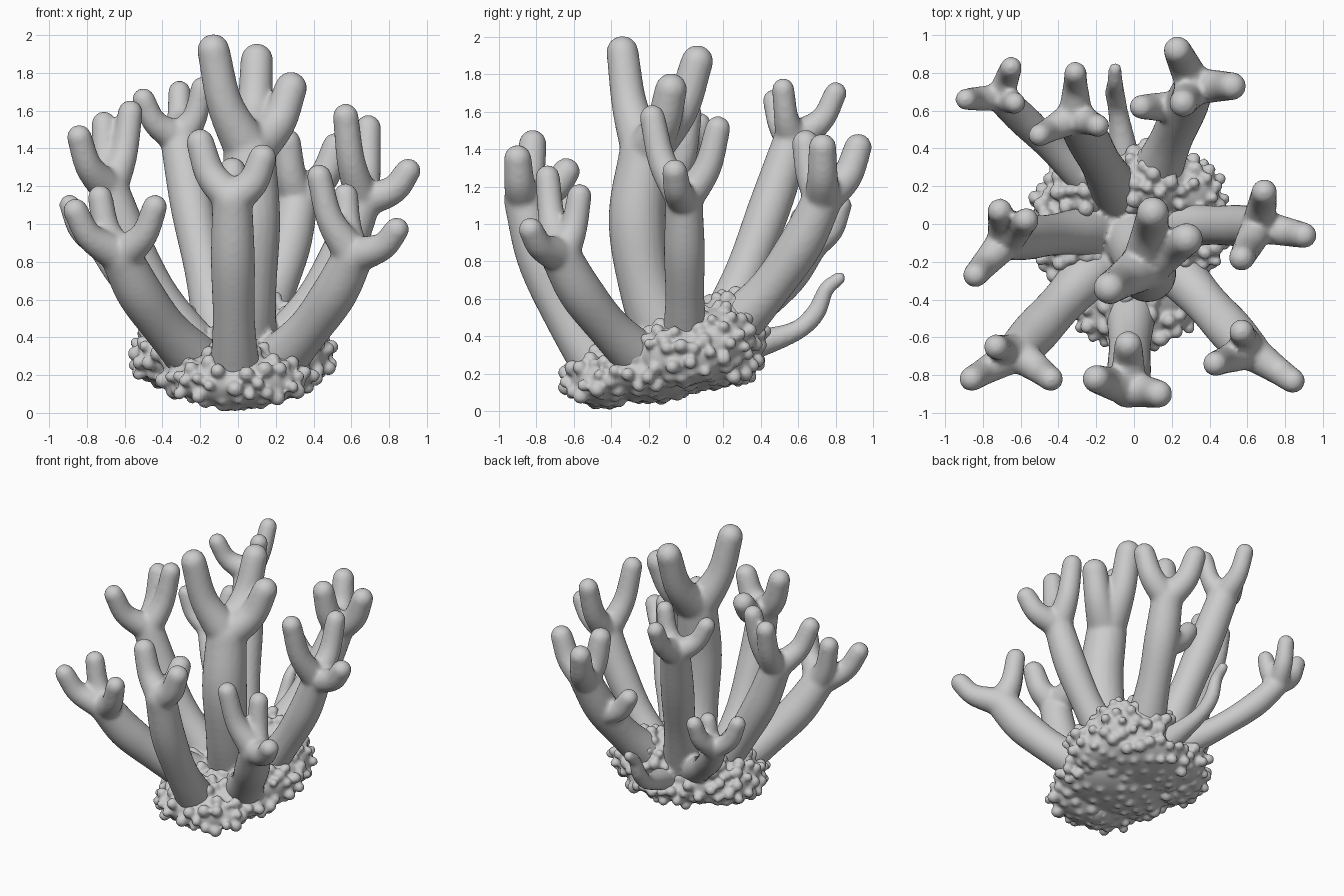
import bpy, bmesh, math, random
from mathutils import Vector, Matrix

if "Cube" in bpy.data.objects:
    bpy.data.objects.remove(bpy.data.objects["Cube"])

random.seed(4)
verts, faces = [], []


def spline(p, n=9):
    """Catmull-Rom through 4D points: position and radius."""
    p = [2 * p[0] - p[1]] + p + [2 * p[-1] - p[-2]]
    out = []
    for a, b, c, d in zip(p, p[1:], p[2:], p[3:]):
        for t in (k / n for k in range(n)):
            out.append(0.5 * (2 * b + (c - a) * t + (2 * a - 5 * b + 4 * c - d) * t * t
                              + (3 * b - a - 3 * c + d) * t ** 3))
    return out + [p[-2]]


def tube(points, sides=20):
    """Tapered tube with rounded ends."""
    path = spline(points)
    pos = [q.to_3d() for q in path]
    last = len(pos) - 1
    tan = [(pos[min(i + 1, last)] - pos[max(i - 1, 0)]).normalized() for i in range(last + 1)]
    angs = [math.radians(17 * k) for k in range(5, 0, -1)]
    r0, r1 = path[0].w, path[-1].w
    rings = [(pos[0] - tan[0] * r0 * math.sin(a), tan[0], r0 * math.cos(a)) for a in angs]
    rings += [(pos[i], tan[i], path[i].w) for i in range(last + 1)]
    rings += [(pos[-1] + tan[-1] * r1 * math.sin(a), tan[-1], r1 * math.cos(a)) for a in angs[::-1]]
    start = len(verts)
    u = tan[0].orthogonal().normalized()
    for c, t, r in rings:
        u = (u - t * u.dot(t)).normalized()
        v = t.cross(u)
        for k in range(sides):
            a = 2 * math.pi * k / sides
            verts.append(c + (u * math.cos(a) + v * math.sin(a)) * r)
    for i in range(len(rings) - 1):
        a, b = start + i * sides, start + (i + 1) * sides
        for k in range(sides):
            j = (k + 1) % sides
            faces.append((a + k, a + j, b + j, b + k))
    faces.append(tuple(start + k for k in reversed(range(sides))))
    faces.append(tuple(len(verts) - sides + k for k in range(sides)))


def branch(joint, r, tip_r, *tips, root=0.3, bow=0.1):
    """Trunk leaning out from the base to a joint, with fingers curling up from it."""
    joint = Vector(joint)
    base = joint * root
    base.z = 0.32 + 0.4 * base.y
    d = joint - base
    pts = [(*base, r * 1.25)]
    for t, k in ((0.33, 0.98), (0.67, 1.02)):
        q = base + Vector((d.x * (t + bow), d.y * (t + bow), d.z * t))
        pts.append((*q, r * k))
    pts.append((*joint, r * 0.92))
    tube([Vector(q) for q in pts])
    for tip in map(Vector, tips):
        side = (tip - joint).to_2d() * 0.17
        mid = joint.lerp(tip, 0.5) + Vector((*side, -0.02))
        tube([Vector((*joint, r * 0.85)), Vector((*mid, tip_r * 1.12)), Vector((*tip, tip_r))])


def finish(name, mesh, voxel, smooth):
    ob = bpy.data.objects.new(name, mesh)
    bpy.context.collection.objects.link(ob)
    m = ob.modifiers.new("fuse", 'REMESH')
    m.mode = 'VOXEL'
    m.voxel_size = voxel
    m.use_smooth_shade = True
    s = ob.modifiers.new("soften", 'SMOOTH')
    s.factor = 0.5
    s.iterations = smooth


# Centre, front and front corner branches
branch((.06, -.22, 1.38), .15, .086, (-.13, -.34, 1.92), (.1, .06, 1.87), (.28, -.08, 1.72), bow=.6)
branch((-.03, -.87, 1.13), .115, .074, (-.2, -.82, 1.43), (.13, -.9, 1.35), (-.03, -.64, 1.28),
       root=.48, bow=.14)
branch((-.62, -.68, .83), .12, .066, (-.86, -.82, 1.07), (-.73, -.65, 1.14), (-.44, -.82, 1.09))
branch((.61, -.67, .83), .118, .066, (.84, -.83, .97), (.57, -.57, 1.15), (.43, -.74, 1.25))
# Side branches
branch((.66, -.01, 1.12), .108, .068, (.57, -.18, 1.57), (.69, .17, 1.51), (.9, -.06, 1.28))
branch((-.68, -.09, 1.18), .113, .066, (-.84, -.27, 1.46), (-.71, .07, 1.53), (-.57, .02, 1.59))
# Back branches
branch((-.71, .67, .87), .085, .057, (-.89, .66, 1.1), (-.65, .83, 1.1), (-.63, .64, 1.05))
branch((-.31, .57, 1.45), .112, .06, (-.31, .8, 1.7), (-.5, .47, 1.66), (-.19, .52, 1.72), bow=.03)
branch((.32, .73, 1.13), .116, .074, (.23, .92, 1.41), (.52, .73, 1.41), (.26, .64, 1.43))
# Side stub on the back right branch, and the thin back tendril
tube([Vector(p) for p in ((.26, .62, .86, .09), (.12, .62, .92, .075), (.04, .62, 1.03, .065))])
tube([Vector(p) for p in ((-.04, .28, .33, .09), (-.08, .57, .42, .055), (-.1, .69, .52, .052),
                          (-.1, .75, .65, .042), (-.1, .82, .71, .036))])
mesh = bpy.data.meshes.new("coral_branches")
mesh.from_pydata([tuple(v) for v in verts], [], faces)
finish("coral_branches", mesh, 0.015, 6)

# Knobbly base: overlapping lobes covered in small bumps
bm = bmesh.new()
lobes = []


def ball(c, r, sub):
    bmesh.ops.create_icosphere(bm, subdivisions=sub, radius=1,
                               matrix=Matrix.Translation(c) @ Matrix.Diagonal((*r, 1)))


def lobe(c, r):
    lobes.append((c, r))
    ball(c, r, 4)


def buried(p):
    return any(sum(((p[k] - c[k]) / r[k]) ** 2 for k in range(3)) < .93 for c, r in lobes)


lobe((0, -.44, .165), (.32, .19, .14))
lobe((0, -.22, .2), (.4, .33, .15))
lobe((0, .02, .26), (.42, .36, .15))
for s in (-1, 1):
    lobe((.34 * s - .03, -.01, .3), (.17, .25, .16))
    lobe((.27 * s, .17, .36 + .02 * s), (.18, .16, .17))
lobe((.1, .22, .43), (.2, .18, .18))
placed = []
for i in range(5000):
    c, r = random.choice(lobes)
    d = Vector([random.gauss(0, 1) for _ in range(3)]).normalized()
    p = Vector([c[k] + d[k] * r[k] for k in range(3)])
    if buried(p) or any((p - q).length < .066 for q in placed):
        continue
    placed.append(p)
    size = random.uniform(.03, .046)
    push = random.uniform(.002, .026) if d.z > -.6 else -.016
    ball(p + d * push, (size, size, size), 2)
mesh = bpy.data.meshes.new("coral_base")
bm.to_mesh(mesh)
bm.free()
finish("coral_base", mesh, 0.012, 7)
